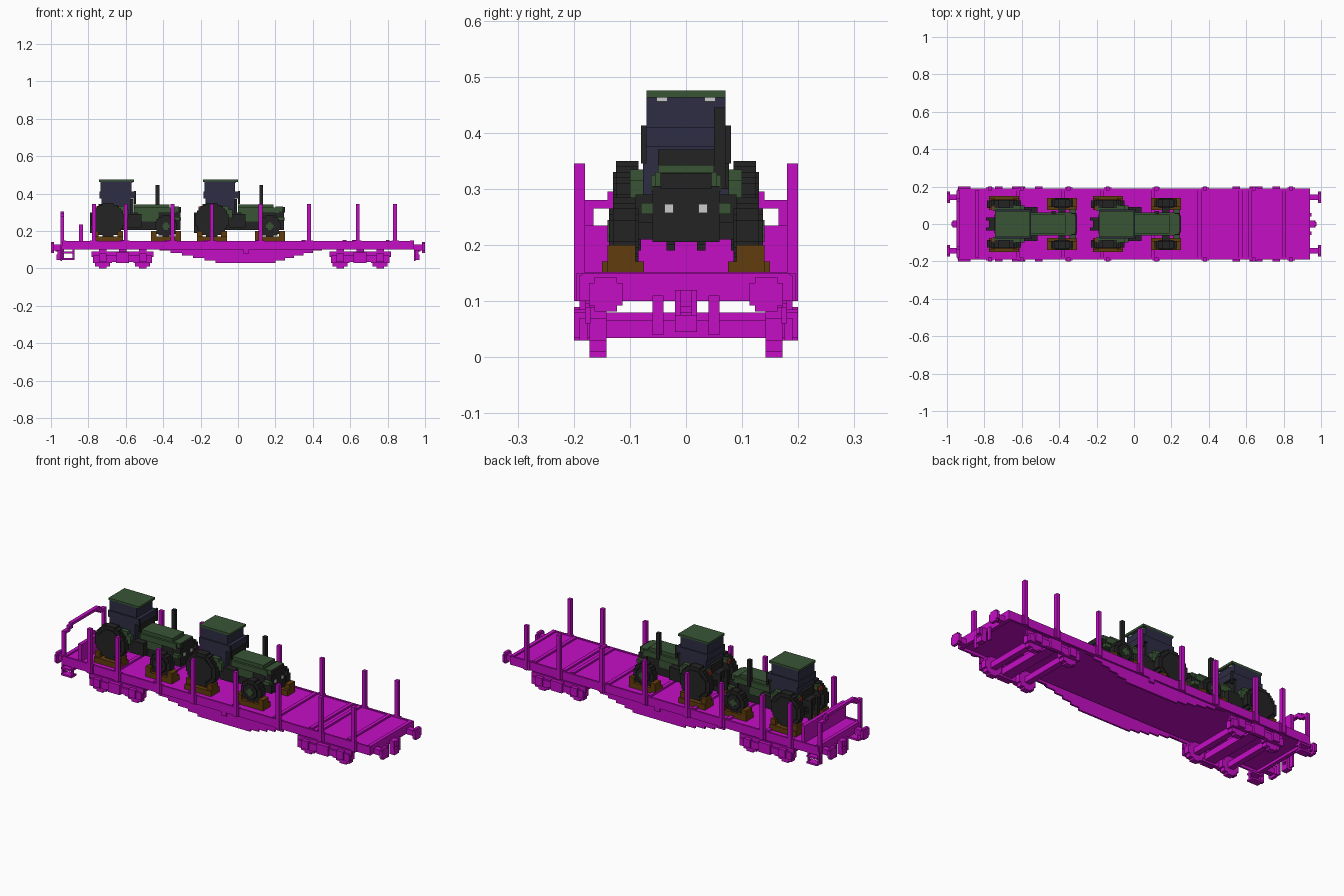
import bpy, bmesh, math
from mathutils import Matrix, Vector

if "Cube" in bpy.data.objects:
    bpy.data.objects.remove(bpy.data.objects["Cube"], do_unlink=True)


def material(name, red, green, blue):
    mat = bpy.data.materials.new(name)
    mat.use_nodes = True
    colour = (red, green, blue, 1)
    mat.diffuse_color = colour
    mat.node_tree.nodes["Principled BSDF"].inputs["Base Color"].default_value = colour
    return mat


MAGENTA = material("wagon magenta", .56, .004, .56)
GREEN = material("dark green", .04, .09, .036)
BLACK = material("tyre black", .017, .017, .017)
GLASS = material("blue glass", .026, .026, .056)
BROWN = material("timber brown", .12, .045, .004)
WHITE = material("lamp white", .6, .6, .6)
RED = material("lamp red", .4, .03, .01)

BLOCK = .01        # size of one building block
SIDE = .18         # half width of the wagon body
DECK = .142        # height of the deck surface
END = .94          # distance of the buffer beams from the middle
STANCHIONS = (-.77, -.6, -.35, -.14, .12, .38, .64, .84)
RIBS = (-.62, -.38, -.17, .1, .35, .57, .62, .8)


def around(middle, reach):
    return (middle - reach, middle + reach)


class Part:
    """A part built of blocks, each given by its span along x, y and z."""

    def __init__(self, name, mat, shift=0):
        self.name, self.mat, self.shift = name, mat, shift
        self.bm = bmesh.new()

    def box(self, x, y, z):
        low, high = Vector((x[0], y[0], z[0])), Vector((x[1], y[1], z[1]))
        middle = (low + high) / 2 + Vector((self.shift, 0, 0))
        scale = Matrix.Diagonal((*(high - low), 1))
        bmesh.ops.create_cube(self.bm, size=1, matrix=Matrix.Translation(middle) @ scale)
        return self

    def beam(self, x, half, z):
        """Block centred on the long axis of the model."""
        return self.box(x, (-half, half), z)

    def pair(self, x, y, z):
        """Block and its mirror image on the other side."""
        return self.box(x, y, z).box(x, (-y[1], -y[0]), z)

    def wheels(self, x, z, radius, y):
        """Pair of stepped wheels, stacked from rows of blocks."""
        rows = round(2 * radius / BLOCK)
        for row in range(rows):
            height = (row + .5) * BLOCK - radius
            reach = round(math.sqrt(radius ** 2 - height ** 2) / BLOCK) * BLOCK
            self.pair(around(x, max(reach, BLOCK)), y, around(z + height, BLOCK / 2))
        return self

    def done(self):
        mesh = bpy.data.meshes.new(self.name)
        self.bm.to_mesh(mesh)
        self.bm.free()
        mesh.materials.append(self.mat)
        bpy.context.collection.objects.link(bpy.data.objects.new(self.name, mesh))


# Deck with edge rails and cross ribs
deck = Part("deck", MAGENTA)
deck.beam(x=around(0, END), half=SIDE + BLOCK / 2, z=(.115, DECK))
deck.pair(x=around(0, END), y=(SIDE, SIDE + BLOCK), z=(.1, DECK + BLOCK / 2))
for rib in RIBS:
    deck.beam(x=around(rib, BLOCK), half=SIDE, z=(DECK, DECK + BLOCK))
deck.done()

# Side sills that deepen in steps toward the middle
sills = Part("side_sills", MAGENTA)
for step in range(6):
    top = .108 - step * .013
    sills.pair(x=(-.42 + step * .06, .45 - step * .05),
               y=(SIDE - BLOCK, SIDE), z=(top - .013, top))
sills.pair(x=around(.045, .015), y=(SIDE, SIDE + BLOCK), z=(.08, .11))
sills.done()

# Side stanchions with foot brackets
stanchions = Part("stanchions", MAGENTA)
for post in STANCHIONS:
    stanchions.pair(x=around(post, BLOCK), y=(SIDE, SIDE + .02), z=(.1, .345))
    stanchions.pair(x=around(post, .02), y=(SIDE, SIDE + .015), z=(.1, .15))
stanchions.done()

# Low bulkhead and the handrail arch behind it
bulkhead = Part("end_bulkhead", MAGENTA)
bulkhead.beam(x=around(-.84, BLOCK), half=SIDE, z=(DECK, .235)).done()

handrail = Part("end_handrail", MAGENTA)
bar = around(-END, BLOCK)
handrail.pair(x=bar, y=(SIDE - .015, SIDE), z=(.05, .28))
handrail.pair(x=bar, y=(.13, SIDE), z=(.265, .28))
handrail.pair(x=bar, y=(.11, .14), z=(.275, .295))
handrail.beam(x=bar, half=.12, z=(.29, .305))
handrail.done()

# Corner steps
steps = Part("corner_steps", MAGENTA)
for hanger in (-END, -.88):
    steps.pair(x=around(hanger, BLOCK / 2), y=(SIDE, SIDE + BLOCK), z=(.05, .12))
for tread in (.05, .085):
    steps.pair(x=(-END, -.875), y=(SIDE - .02, SIDE + .02), z=around(tread, BLOCK / 2))
steps.done()

# Beams, buffers, hooks and hoses at both ends
for label, sign in (("left", 1), ("right", -1)):
    def along(start, length):
        return sorted((sign * start, sign * (start + length)))

    beam = Part(label + "_buffer_beam", MAGENTA)
    beam.beam(x=along(END - .02, .02), half=SIDE + BLOCK / 2, z=(.1, .15)).done()

    buffers = Part(label + "_buffers", MAGENTA)
    buffers.pair(x=along(END, .05), y=around(.143, .015), z=around(.112, .015))
    buffers.pair(x=along(.985, .015), y=around(.143, .03), z=around(.112, .02))
    buffers.pair(x=along(.985, .015), y=around(.143, .02), z=around(.112, .03))
    buffers.done()

    coupler = Part(label + "_coupler", MAGENTA)
    coupler.beam(x=along(END, .035), half=BLOCK, z=(.09, .12))
    coupler.pair(x=along(END, .025), y=(BLOCK, .02), z=(.07, .12))
    coupler.beam(x=along(END, .03), half=.02, z=(.045, .075))
    coupler.pair(x=along(END, BLOCK), y=around(.05, BLOCK), z=(.04, .11))
    coupler.done()

# Bogies with side frames, axle boxes, wheels and axles
for label, middle in (("right", -.617), ("left", .653)):
    frame = Part(label + "_bogie_frame", MAGENTA)
    wheelsets = Part(label + "_bogie_wheelsets", MAGENTA)
    frame.pair(x=around(middle, .165), y=(.17, SIDE), z=(.06, .09))
    frame.pair(x=around(middle, .07), y=(.17, SIDE + BLOCK), z=(.035, .07))
    frame.pair(x=around(middle, .035), y=(SIDE, SIDE + .02), z=(.03, .085))
    frame.beam(x=around(middle, .03), half=SIDE, z=(.045, .08))
    frame.beam(x=around(middle, .02), half=.02, z=(.08, .12))
    for axle in around(middle, .107):
        frame.pair(x=around(axle, .05), y=(.175, SIDE + BLOCK), z=(.03, .07))
        frame.pair(x=around(axle, .02), y=(SIDE, SIDE + .02), z=(.035, .08))
        wheelsets.wheels(x=axle, z=.05, radius=.05, y=around(.157, .015))
        wheelsets.beam(x=around(axle, .016), half=.15, z=around(.05, .016))
    frame.done()
    wheelsets.done()


# Tractor loaded on the deck
def tractor(label, shift):
    rear, front = -.14, .17        # axle positions

    def part(name, mat):
        return Part(label + "_" + name, mat, shift)

    tyres = part("tyres", BLACK)
    tyres.wheels(x=rear, z=.26, radius=.09, y=(.085, .125))
    tyres.wheels(x=rear, z=.26, radius=.07, y=(.08, .13))
    tyres.wheels(x=front, z=.225, radius=.06, y=(.09, .13))
    tyres.wheels(x=front, z=.225, radius=.04, y=(.085, .137))
    tyres.done()

    hubs = part("front_hubs", GREEN)
    hubs.wheels(x=front, z=.225, radius=.02, y=(.13, .14)).done()

    chassis = part("chassis", BLACK)
    chassis.beam(x=(-.18, .23), half=.05, z=(.205, .3))
    chassis.beam(x=around(rear, .02), half=.09, z=(.24, .28))
    chassis.beam(x=around(front, .02), half=.09, z=(.21, .24))
    chassis.pair(x=(-.05, .04), y=(.05, .09), z=(.22, .29))
    chassis.done()

    grille = part("grille", BLACK)
    grille.beam(x=(.2, .247), half=.06, z=(.205, .305))
    grille.beam(x=(.23, .25), half=.045, z=(.3, .328))
    grille.done()

    hitch = part("rear_hitch", BLACK)
    hitch.pair(x=(-.23, -.17), y=(.02, .035), z=(.2, .225))
    hitch.beam(x=(-.22, -.17), half=.035, z=(.26, .3))
    hitch.pair(x=(-.235, -.215), y=(.02, .035), z=(.19, .3))
    hitch.done()

    hood = part("hood", GREEN)
    hood.beam(x=(0, .22), half=.062, z=(.295, .325))
    hood.beam(x=(0, .19), half=.05, z=(.32, .343))
    hood.beam(x=(.2, .24), half=.055, z=(.3, .33))
    hood.pair(x=(.02, .13), y=(.045, .056), z=(.25, .3))
    hood.pair(x=(.21, .245), y=(.06, .08), z=(.255, .275))
    hood.done()

    fenders = part("fenders", GREEN)
    fenders.pair(x=(-.2, -.05), y=(.07, .1), z=(.31, .335))
    fenders.pair(x=(-.06, -.03), y=(.07, .1), z=(.27, .315))
    fenders.done()

    cab = part("cab_windows", GLASS)
    cab.beam(x=(-.18, -.015), half=.07, z=(.4, .465))
    cab.beam(x=(-.185, .005), half=.077, z=(.375, .41))
    cab.beam(x=(-.175, -.02), half=.077, z=(.29, .38))
    cab.done()

    trim = part("cab_trim", BLACK)
    trim.box(x=(-.02, -.005), y=(-.05, .077), z=(.3, .37))
    trim.pair(x=(0, BLOCK), y=(.07, .08), z=(.345, .413))
    trim.beam(x=(-.19, -.175), half=.05, z=(.3, .345))
    trim.done()

    part("roof", GREEN).beam(x=(-.187, 0), half=.07, z=(.463, .475)).done()
    part("exhaust", BLACK).box(x=around(.124, BLOCK), y=(.05, .07), z=(.3, .445)).done()

    lamps = part("lamps", WHITE)
    lamps.pair(x=(.244, .25), y=around(.03, .008), z=around(.265, .008))
    lamps.pair(x=(-.02, -.01), y=around(.043, BLOCK), z=around(.46, .004))
    lamps.done()

    tails = part("tail_lamps", RED)
    tails.pair(x=(-.21, -.2), y=around(.085, BLOCK), z=(.305, .33)).done()

    # Timber pads and chocks under the wheels
    timber = part("timber_chocks", BROWN)
    for axle, edge in ((rear, .15), (front, .14)):
        timber.pair(x=around(axle, .08), y=(.075, edge), z=(DECK, .171))
        for chock in around(axle, .065):
            timber.pair(x=around(chock, .015), y=(.09, .14), z=(.17, .2))
    timber.done()


tractor("rear_tractor", -.555)
tractor("front_tractor", 0)
